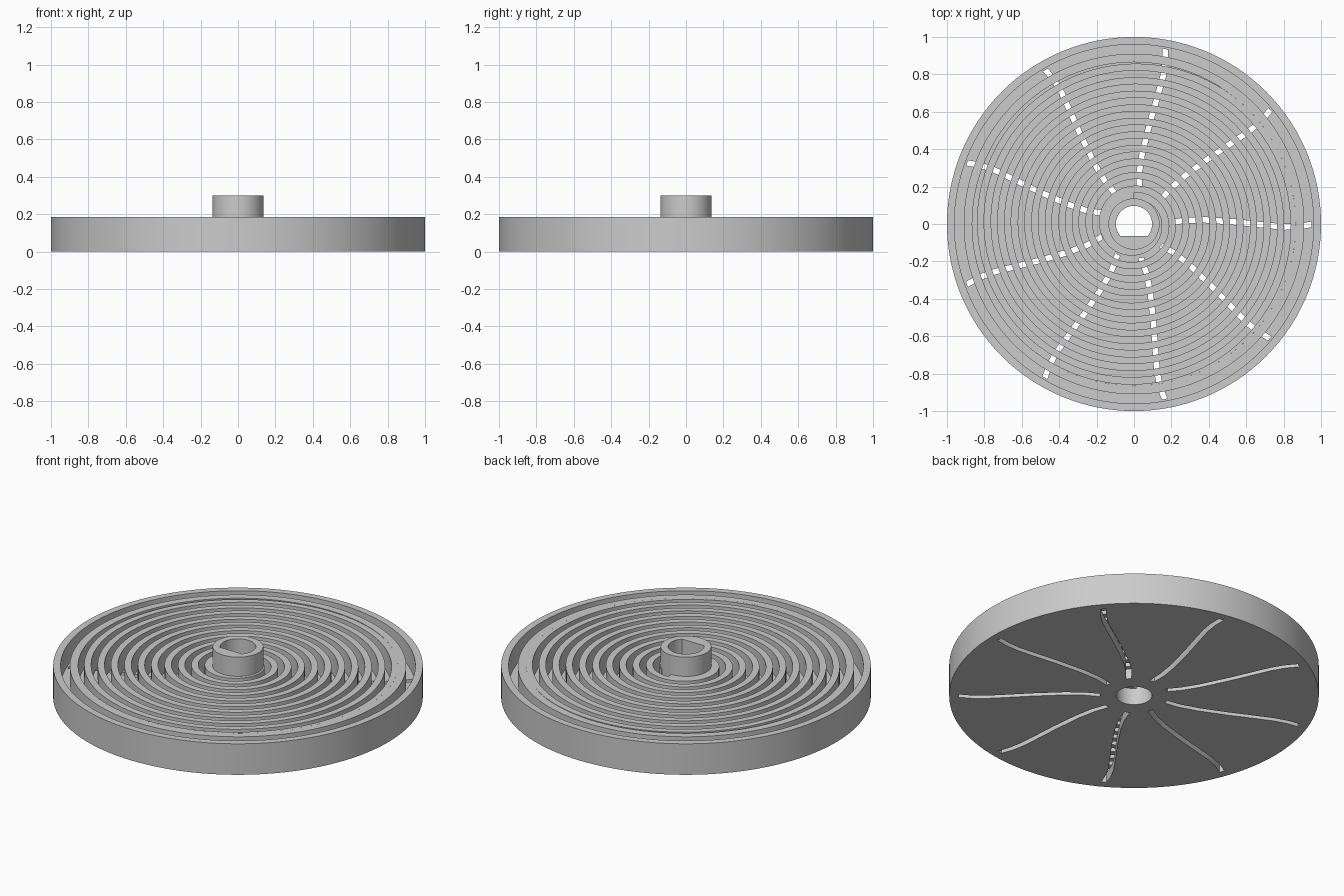
import bpy, bmesh, math
from math import cos, sin, pi, tau

if "Cube" in bpy.data.objects:
    bpy.data.objects.remove(bpy.data.objects["Cube"], do_unlink=True)

grey = bpy.data.materials.new("plain grey")
grey.use_nodes = True
GREY = (0.6, 0.6, 0.6, 1)
grey.diffuse_color = GREY
grey.node_tree.nodes["Principled BSDF"].inputs["Base Color"].default_value = GREY

FLOOR, TOP, HUB_TOP = 0.06, 0.185, 0.30
HUB_R, BORE_R, LAND_R = 0.137, 0.097, 0.865
PITCH = 0.0725


def polar(r, a):
    return (r * cos(a), r * sin(a))


def circle(r, n=128):
    return [polar(r, tau * i / n) for i in range(n)]


def plate(name, loops, z0, z1):
    """Extrude flat outlines (inner loops become holes) from z0 to z1."""
    curve = bpy.data.curves.new(name, "CURVE")
    curve.dimensions = "2D"
    curve.fill_mode = "BOTH"
    curve.extrude = (z1 - z0) / 2
    for loop in loops:
        spline = curve.splines.new("POLY")
        spline.points.add(len(loop) - 1)
        for point, (x, y) in zip(spline.points, loop):
            point.co = (x, y, 0, 1)
        spline.use_cyclic_u = True
    temp = bpy.data.objects.new(name + "_outline", curve)
    bpy.context.collection.objects.link(temp)
    mesh = bpy.data.meshes.new_from_object(temp.evaluated_get(bpy.context.evaluated_depsgraph_get()))
    bpy.data.objects.remove(temp, do_unlink=True)
    bm = bmesh.new()
    bm.from_mesh(mesh)
    bmesh.ops.translate(bm, verts=bm.verts, vec=(0, 0, (z0 + z1) / 2))
    bmesh.ops.remove_doubles(bm, verts=bm.verts, dist=1e-5)
    bmesh.ops.recalc_face_normals(bm, faces=bm.faces)
    bm.to_mesh(mesh)
    bm.free()
    mesh.materials.clear()
    mesh.materials.append(grey)
    obj = bpy.data.objects.new(name, mesh)
    bpy.context.collection.objects.link(obj)
    bpy.ops.object.select_all(action="DESELECT")
    obj.select_set(True)
    bpy.context.view_layer.objects.active = obj
    bpy.ops.object.shade_smooth_by_angle(angle=math.radians(30))
    return obj


# S-shaped slot outline, swept through a few centre points and turned by an angle
PATH = [(0.185, 0.005), (0.27, 0.02), (0.38, 0.022), (0.55, 0.01),
        (0.7, -0.006), (0.8, -0.016), (0.88, -0.014), (0.95, -0.002)]


def slot(angle, half=0.015):
    sides = [(x, y + half) for x, y in PATH] + [(x, y - half) for x, y in reversed(PATH)]
    c, s = cos(angle), sin(angle)
    return [(x * c - y * s, x * s + y * c) for x, y in sides]


# Base disc with nine through slots and the round bore
plate("base_disc", [circle(1), circle(BORE_R, 64)] + [slot(tau * k / 9) for k in range(9)], 0, FLOOR)

# Outer rim and the ring inside it, with a circular channel between
plate("outer_rim", [circle(1), circle(0.96)], FLOOR, TOP)
plate("inner_ring", [circle(0.91), circle(LAND_R)], FLOOR, TOP)

# Spiral wall, clockwise and outward, merging with the hub and the inner ring
STEPS = 96
inner, outer = [], []
for i in range(int(-0.9 * STEPS), int(9.62 * STEPS) + 1):
    t = i / STEPS
    a = pi / 2 - tau * t
    if i <= 0:
        inner.append(polar(HUB_R - 0.008, a))
    if i >= 0:
        inner.append(polar(0.1675 + PITCH * t, a))
    outer.append(polar(min(0.205 + PITCH * t, LAND_R), a))
plate("spiral_wall", [inner + outer[::-1]], FLOOR, TOP)

# Hub: round bore below, flat-sided bore above
plate("hub_lower", [circle(HUB_R, 64), circle(BORE_R, 64)], FLOOR, 0.1)
dip = math.asin(0.065 / BORE_R)
d_bore = [polar(BORE_R, -dip + (pi + 2 * dip) * i / 48) for i in range(49)]
plate("hub_upper", [circle(HUB_R, 64), d_bore], 0.1, HUB_TOP)
